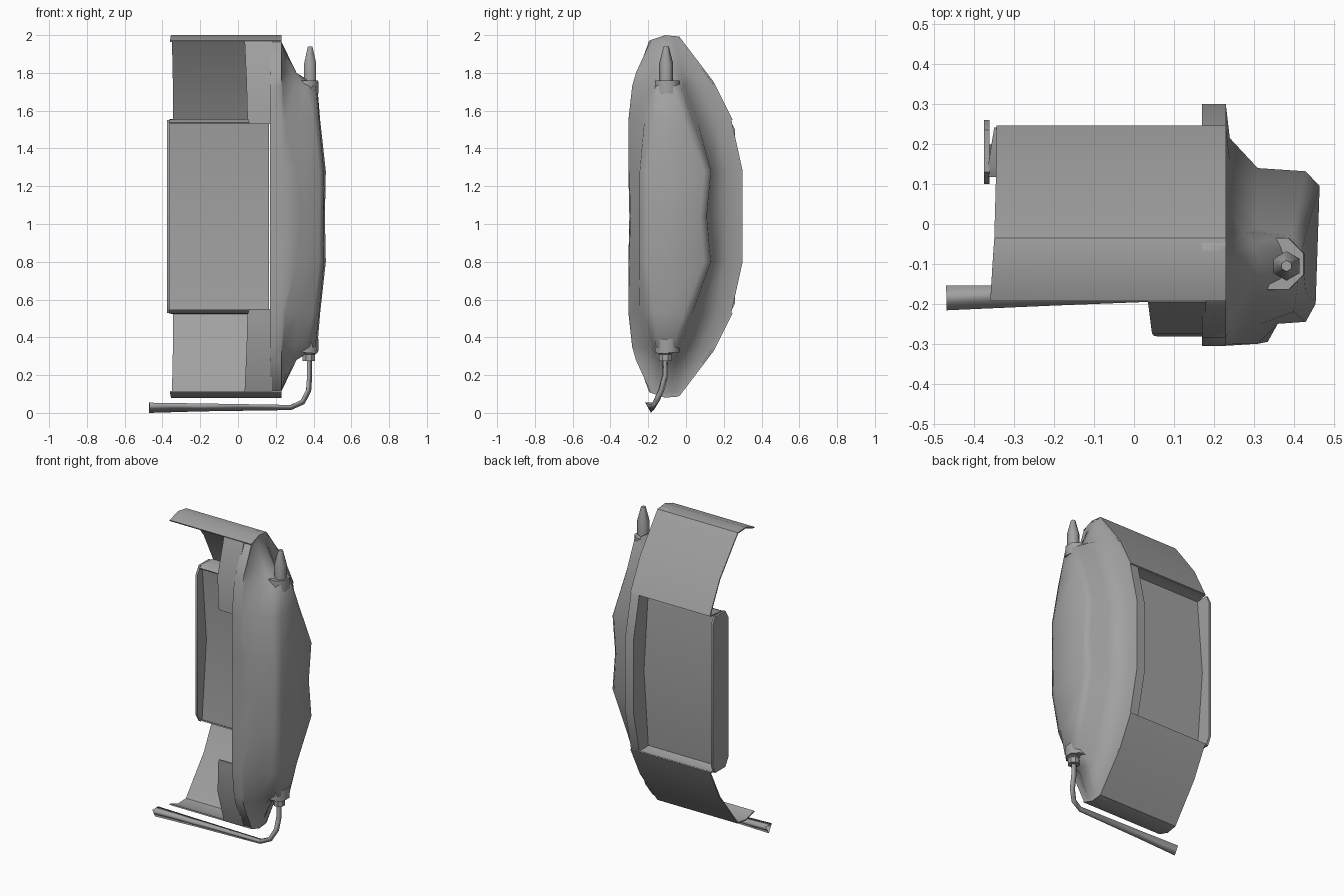
import bpy, bmesh, math
from mathutils import Vector

if "Cube" in bpy.data.objects:
    bpy.data.objects.remove(bpy.data.objects["Cube"])

MID = 1.04  # the body is mirrored above and below this height
GREY = bpy.data.materials.new("dark_grey")
GREY.diffuse_color = (.36, .36, .36, 1)
GREY.use_nodes = True
GREY.node_tree.nodes["Principled BSDF"].inputs["Base Color"].default_value = GREY.diffuse_color


def finish(name, bm, angle=35, thick=0):
    bmesh.ops.remove_doubles(bm, verts=bm.verts, dist=0.0005)
    bmesh.ops.recalc_face_normals(bm, faces=bm.faces)
    me = bpy.data.meshes.new(name)
    bm.to_mesh(me)
    bm.free()
    me.materials.append(GREY)
    ob = bpy.data.objects.new(name, me)
    bpy.context.collection.objects.link(ob)
    bpy.ops.object.select_all(action='DESELECT')
    bpy.context.view_layer.objects.active = ob
    ob.select_set(True)
    if thick:
        m = ob.modifiers.new("thickness", 'SOLIDIFY')
        m.thickness = thick
        m.offset = 0
        bpy.ops.object.modifier_apply(modifier=m.name)
    bpy.ops.object.shade_smooth_by_angle(angle=math.radians(angle))
    return ob


def loft(name, rings, angle=35, caps=True):
    bm = bmesh.new()
    rs = [[bm.verts.new(p) for p in r] for r in rings]
    n = len(rs[0])
    for a, b in zip(rs, rs[1:]):
        for i in range(n):
            j = (i + 1) % n
            bm.faces.new((a[i], a[j], b[j], b[i]))
    if caps:
        bm.faces.new(rs[0])
        bm.faces.new(rs[-1])
    return finish(name, bm, angle)


def sheet(name, prof, x1, flip=False):
    """Thin sheet from (left x, y, z) profile points across to x1."""
    bm = bmesh.new()
    z = lambda v: 2 * MID - v if flip else v
    a = [bm.verts.new((p[0], p[1], z(p[2]))) for p in prof]
    b = [bm.verts.new((x1, p[1], z(p[2]))) for p in prof]
    for i in range(len(prof) - 1):
        bm.faces.new((a[i], a[i + 1], b[i + 1], b[i]))
    return finish(name, bm, 40, .008)


def lathe(name, x, y, prof, sides, angle=35):
    loft(name, [[(x + r * math.cos(2 * math.pi * (i + .5) / sides),
                  y + r * math.sin(2 * math.pi * (i + .5) / sides), z)
                 for i in range(sides)] for r, z in prof], angle)


# Bulging tank: half-height offset, front y, back y, section points (x, y)
levels = [
    (0.0, -.30, .30, [(.335, -.295), (.36, -.25), (.43, -.245), (.452, -.2), (.46, .075), (.43, .11), (.31, .12), (.24, .21)]),
    (.24, -.305, .30, [(.31, -.30), (.36, -.25), (.43, -.245), (.455, -.2), (.465, .095), (.43, .132), (.31, .14), (.24, .215)]),
    (.51, -.305, .24, [(.25, -.30), (.32, -.25), (.40, -.22), (.43, -.17), (.435, -.01), (.41, .035), (.31, .06), (.24, .16)]),
    (.69, -.285, .15, [(.235, -.275), (.30, -.19), (.36, -.175), (.41, -.15), (.42, -.07), (.40, -.03), (.31, -.01), (.235, .08)]),
    (.76, -.265, .10, [(.23, -.255), (.275, -.18), (.30, -.15), (.31, -.12), (.31, -.08), (.30, -.05), (.275, -.02), (.232, .05)]),
    (.925, -.19, -.021, None),
    (.955, -.12, -.05, None),
]


def section(d, yf, yb, pts, s):
    if pts is None:
        pts = [(.23, yf + (yb - yf) * (i + 1) / 9) for i in range(8)]
    full = [(.17, yf), (.23, yf)] + pts + [(.23, yb), (.17, yb)]
    return [(x, y, MID + s * d) for x, y in full]


rings = [section(*l, -1) for l in reversed(levels)] + [section(*l, 1) for l in levels[1:]]
loft("tank_body", rings, angle=62)

# Wrap-around band, front strips and necks, above and below
for flip, tag in ((False, "upper"), (True, "lower")):
    sheet(tag + "_band", [(-.36, -.192, 1.968), (-.355, -.11, 1.996), (-.35, -.037, 1.988),
                          (-.345, .142, 1.752), (-.345, .243, 1.55)], .231, flip)
    sheet(tag + "_front_strip", [(.035, -.192, 1.968), (.045, -.27, 1.75), (.05, -.276, 1.56),
                                 (.06, -.278, 1.53)], .18, flip)
    z = lambda v: 2 * MID - v if flip else v
    lathe(tag + "_neck", .36, -.10, [(.072, z(1.69)), (.07, z(1.76))], 8, 50)

# Recessed back tray with a raised side lip
sheet("tray_floor", [(-.37, .15, 1.545), (-.37, .195, MID), (-.37, .15, .535)], .165)
for flip, tag in ((False, "upper"), (True, "lower")):
    sheet("tray_%s_wall" % tag, [(-.365, .12, 1.535), (-.365, .15, 1.55), (-.35, .242, 1.552)], .165, flip)
lip = [(.10, .58), (.13, .53), (.235, .53), (.26, .58), (.26, 1.50), (.235, 1.55), (.13, 1.55), (.10, 1.50)]
loft("tray_side_lip", [[(x, y, z) for y, z in lip] for x in (-.376, -.362)])

# Top nozzle and bottom fitting
lathe("nozzle", .382, -.105, [(.037, 1.74), (.037, 1.85), (.014, 1.94)], 6, 65)
lathe("fitting", .375, -.11, [(.046, .34), (.046, .315), (.036, .31), (.036, .275)], 8)

# Bent tube, widening toward its open end
path = [((.375, -.11, .30), .018), ((.375, -.11, .20), .018), ((.37, -.13, .12), .018),
        ((.34, -.155, .06), .018), ((.28, -.17, .033), .018), ((-.2, -.18, .036), .028),
        ((-.47, -.185, .036), .036)]
P = [Vector(p) for p, r in path]
tube = []
for i, (p, r) in enumerate(path):
    t = (P[min(i + 1, len(P) - 1)] - P[max(i - 1, 0)]).normalized()
    a = Vector((0, 1, 0))
    a = (a - a.dot(t) * t).normalized()
    b = t.cross(a)
    tube.append([P[i] + r * (a * math.cos(w) + b * math.sin(w))
                 for w in (math.radians(90 + 120 * k) for k in range(3))])
loft("bent_tube", tube, angle=130, caps=False)
